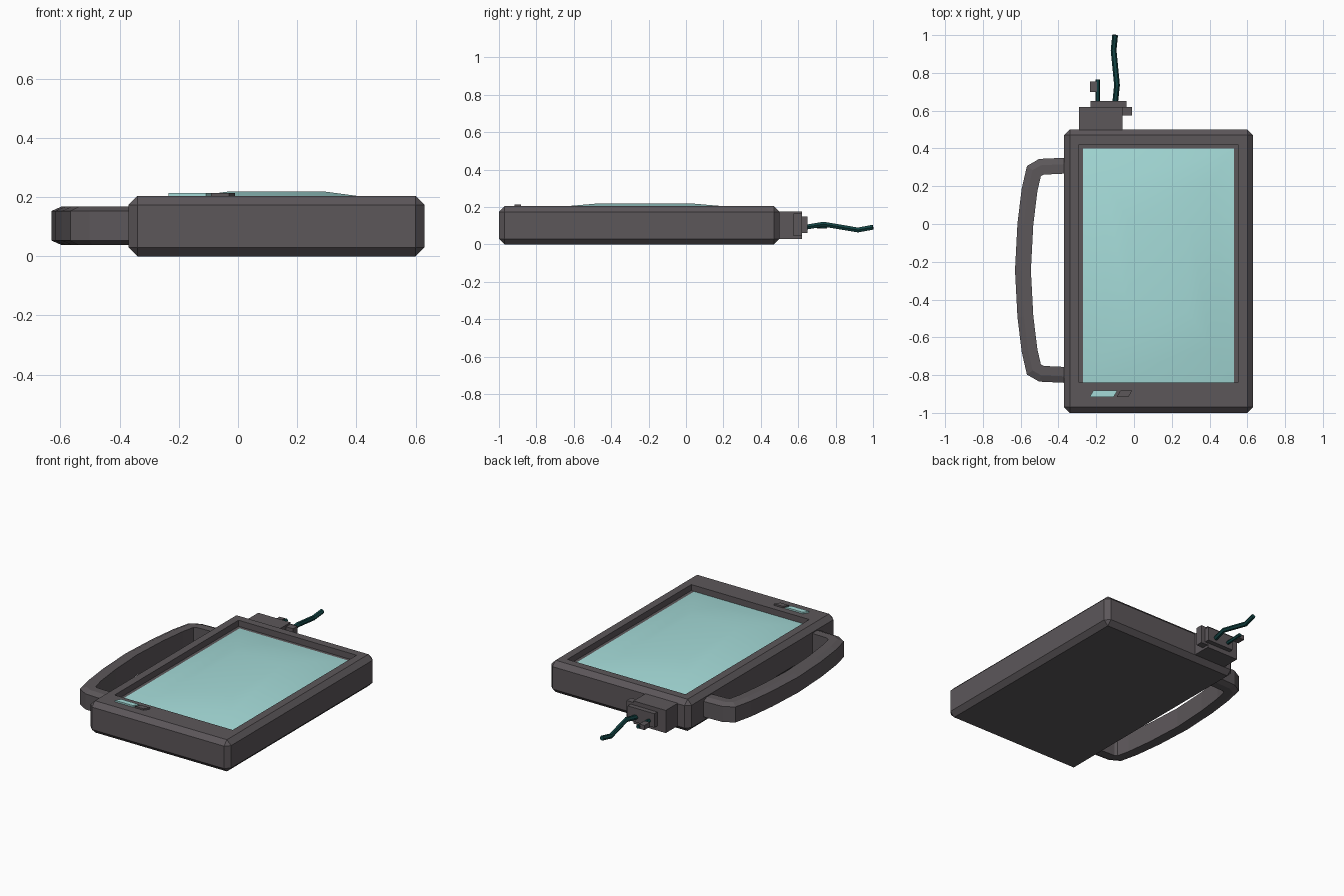
import bpy, bmesh, math
from mathutils import Vector

if "Cube" in bpy.data.objects:
    bpy.data.objects.remove(bpy.data.objects["Cube"])


def mat(name, col):
    m = bpy.data.materials.new(name)
    m.diffuse_color = (*col, 1)
    m.use_nodes = True
    m.node_tree.nodes["Principled BSDF"].inputs["Base Color"].default_value = m.diffuse_color
    return m


GREY = mat("warm_grey", (0.107, 0.095, 0.102))
TEAL = mat("pale_teal", (0.376, 0.71, 0.69))
CABLE = mat("dark_teal", (0.006, 0.055, 0.055))


def finish(bm, name, material):
    bmesh.ops.recalc_face_normals(bm, faces=bm.faces)
    me = bpy.data.meshes.new(name)
    bm.to_mesh(me)
    bm.free()
    me.materials.append(material)
    ob = bpy.data.objects.new(name, me)
    bpy.context.collection.objects.link(ob)
    return ob


def box_bm(x0, x1, y0, y1, z0, z1, bevel=0):
    bm = bmesh.new()
    bmesh.ops.create_cube(bm, size=1)
    for v in bm.verts:
        v.co = ((x0 + x1) / 2 + v.co.x * (x1 - x0),
                (y0 + y1) / 2 + v.co.y * (y1 - y0),
                (z0 + z1) / 2 + v.co.z * (z1 - z0))
    if bevel:
        bmesh.ops.bevel(bm, geom=bm.edges[:], offset=bevel, segments=1,
                        affect='EDGES', profile=0.5)
    return bm


def sweep(name, path, profile, material, sideways=False):
    """Sweep a (side, up) profile along a path, mitred at the bends."""
    bm = bmesh.new()
    pts = [Vector(p) for p in path]
    rings = []
    for i, p in enumerate(pts):
        a = (p - pts[i - 1]).normalized() if i else (pts[1] - p).normalized()
        b = (pts[i + 1] - p).normalized() if i < len(pts) - 1 else a
        t = (a + b).normalized()
        side = t.cross(Vector((0, 0, 1))).normalized()
        up = side.cross(t)
        k = 1 / max(t.dot(a), 0.5)
        rings.append([bm.verts.new(p + side * s * k + up * u) for s, u in profile])
    n = len(profile)
    for r, q in zip(rings, rings[1:]):
        for j in range(n):
            bm.faces.new((r[j], r[(j + 1) % n], q[(j + 1) % n], q[j]))
    bm.faces.new(rings[0])
    bm.faces.new(rings[-1])
    return finish(bm, name, material)


# Casing: chamfered slab with the screen well sunk into its top
FLOOR = 0.165
bm = box_bm(-0.37, 0.63, -1.0, 0.5, 0, 0.204, 0.03)
top = max(bm.faces, key=lambda f: f.calc_center_median().z)
bmesh.ops.inset_individual(bm, faces=[top], thickness=0.07)
for v in top.verts:
    if v.co.y < -0.5:
        v.co.y = -0.84
well = bmesh.ops.extrude_face_region(bm, geom=[top])
for v in (g for g in well["geom"] if isinstance(g, bmesh.types.BMVert)):
    v.co.z = FLOOR
if top.is_valid:
    bmesh.ops.delete(bm, geom=[top], context='FACES_ONLY')
finish(bm, "casing", GREY)

# Screen: shallow dome made of shrinking rectangles
bm = bmesh.new()
rings = []
for s, z in ((1, FLOOR), (0.7, 0.203), (0.4, 0.219)):
    rings.append([bm.verts.new((0.13 + sx * 0.4 * s, -0.22 + sy * 0.62 * s, z))
                  for sx, sy in ((-1, -1), (1, -1), (1, 1), (-1, 1))])
for r, q in zip(rings, rings[1:]):
    for j in range(4):
        bm.faces.new((r[j], r[(j + 1) % 4], q[(j + 1) % 4], q[j]))
bm.faces.new(rings[-1])
screen = finish(bm, "screen", TEAL)
for p in screen.data.polygons:
    p.use_smooth = True

# Carrying handle: bowed grip, symmetric about y = -0.245
half = [(-0.34, 0.31), (-0.49, 0.303), (-0.53, 0.28), (-0.553, 0.18), (-0.575, 0.0)]
path = half + [(-0.588, -0.245)] + [(x, -0.49 - y) for x, y in reversed(half)]
grip = [(-0.042, -0.05), (-0.042, 0.05), (-0.008, 0.065), (0.042, 0.065),
        (0.042, -0.065), (-0.008, -0.065)]
# the outer side of this path is on its right, so flip the profile
sweep("handle", [(x, y, 0.103) for x, y in path], [(-s, u) for s, u in grip], GREY)

# Cable socket on the back end
for name, dims in {
    "socket_block": (-0.29, -0.06, 0.48, 0.62, 0.03, 0.176),
    "socket_flange": (-0.20, -0.01, 0.575, 0.619, 0.045, 0.165),
    "socket_plate": (-0.23, -0.04, 0.61, 0.65, 0.06, 0.15),
    "plug_tab": (-0.232, -0.195, 0.70, 0.755, 0.085, 0.115),
}.items():
    finish(box_bm(*dims), name, GREY)

# Cables: one short stub and one long loose wire
def hexagon(r):
    return [(r * math.cos(i * math.pi / 3), r * math.sin(i * math.pi / 3))
            for i in range(6)]


sweep("cable_stub", [(-0.192, 0.64, 0.095), (-0.192, 0.765, 0.1)], hexagon(0.012), CABLE)
sweep("cable", [(-0.1, 0.64, 0.092), (-0.09, 0.735, 0.108), (-0.108, 0.92, 0.077),
                (-0.1, 1.0, 0.092)], hexagon(0.015), CABLE)

# Slanted indicator lamps on the front rim
for name, x0, x1, m in (("lamp_lit", -0.235, -0.108, TEAL), ("lamp_off", -0.092, -0.03, GREY)):
    bm = box_bm(x0, x1, -0.916, -0.882, 0.2, 0.214)
    for v in bm.verts:
        if v.co.y > -0.9:
            v.co.x += 0.02
    finish(bm, name, m)
